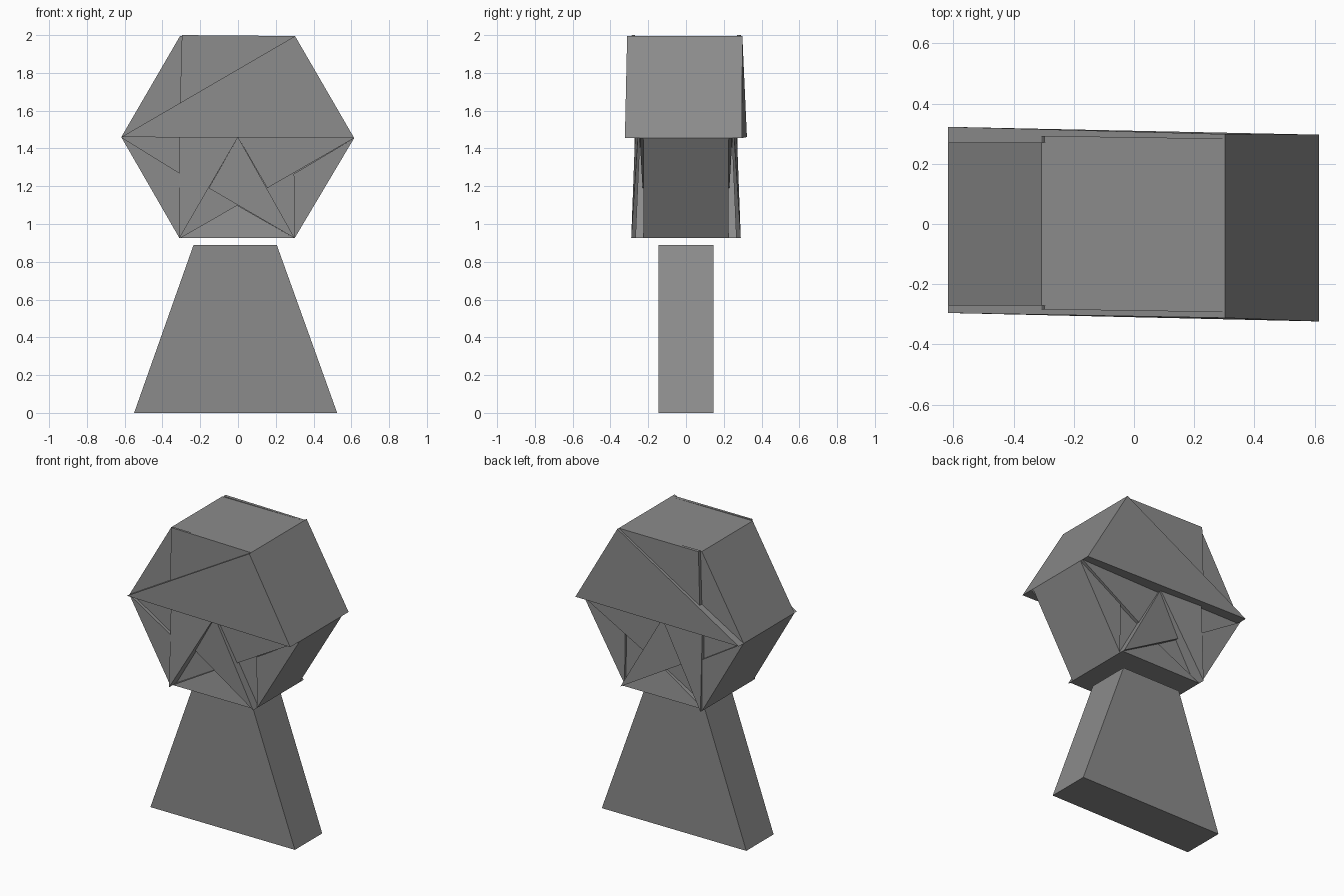
import bpy, bmesh

if "Cube" in bpy.data.objects:
    bpy.data.objects.remove(bpy.data.objects["Cube"])

# Dark grey for every part
grey = bpy.data.materials.new("dark_grey")
grey.diffuse_color = (0.26, 0.26, 0.26, 1)
grey.use_nodes = True
grey.node_tree.nodes["Principled BSDF"].inputs["Base Color"].default_value = grey.diffuse_color


def add_prism(bm, pts, y0, depths):
    """Prism from an xz outline; depths gives the outer y for every corner."""
    a = [bm.verts.new((x, y0, z)) for x, z in pts]
    b = [bm.verts.new((x, d, z)) for (x, z), d in zip(pts, depths)]
    bm.faces.new(a)
    bm.faces.new(b[::-1])
    n = len(pts)
    for i in range(n):
        j = (i + 1) % n
        bm.faces.new((a[i], b[i], b[j], a[j]))


def finish(name, bm):
    bmesh.ops.recalc_face_normals(bm, faces=bm.faces)
    me = bpy.data.meshes.new(name)
    bm.to_mesh(me)
    bm.free()
    me.materials.append(grey)
    ob = bpy.data.objects.new(name, me)
    bpy.context.collection.objects.link(ob)
    return ob


def block(name, pts, y):
    bm = bmesh.new()
    add_prism(bm, pts, -y, [y] * len(pts))
    return finish(name, bm)


def flap_pair(name, pts, inner, outer, skew=0.0):
    """Matching flaps on front and back; outer is one depth or one per corner."""
    if not isinstance(outer, (list, tuple)):
        outer = [outer] * len(pts)
    bm = bmesh.new()
    for s in (-1, 1):
        add_prism(bm, pts, s * inner,
                  [s * d - skew * p[0] for p, d in zip(pts, outer)])
    return finish(name, bm)


# Hexagon corners (x, z)
L, R = (-0.618, 1.46), (0.615, 1.455)
TL, TR = (-0.307, 1.995), (0.302, 1.995)
BL, BR = (-0.31, 0.925), (0.30, 0.925)
C = (0.0, 1.46)
ML = (-0.31, 1.46)

# Stand
block("stand", [(-0.55, 0), (0.525, 0), (0.205, 0.89), (-0.235, 0.89)], 0.145)

# Folded body
block("upper_core", [L, R, TR, TL], 0.27)
block("lower_core", [L, BL, BR, R], 0.21)

# Upper flaps
flap_pair("top_flap", [(-0.307, 1.64), TR, (-0.297, 2.0)], 0.27, 0.288, 0.015)
flap_pair("upper_flap", [L, R, TR], 0.27, [0.309, 0.31, 0.305], 0.022)

# Left lower flaps
flap_pair("left_back_flap", [L, BL, ML], 0.21, 0.25)
flap_pair("left_low_flap", [L, BL, (-0.31, 1.27)], 0.25, 0.272)
flap_pair("left_inner_flap", [ML, BL, C], 0.21, [0.27, 0.29, 0.255])

# Centre star flaps
flap_pair("bottom_flap", [BL, BR, (-0.005, 1.10)], 0.21, [0.25, 0.25, 0.225])
flap_pair("centre_flap", [C, (-0.155, 1.19), BR], 0.21, [0.245, 0.232, 0.268])

# Right lower flaps
flap_pair("right_low_flap", [R, (0.295, 1.265), BR], 0.21, 0.225)
flap_pair("right_top_flap", [C, (0.155, 1.19), R], 0.21, [0.23, 0.23, 0.245])
